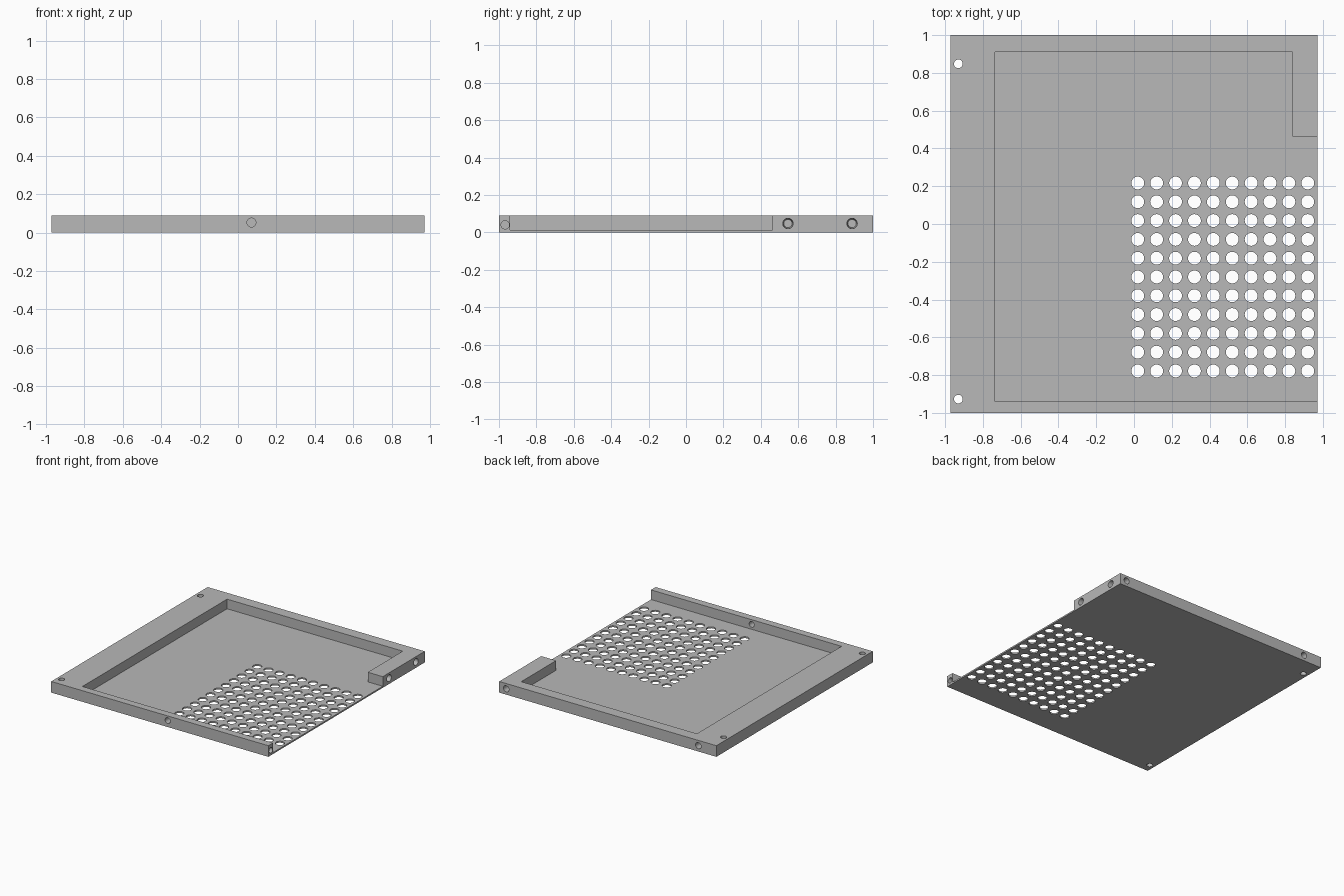
import bpy, bmesh, math
from mathutils import Matrix, Vector

if "Cube" in bpy.data.objects:
    bpy.data.objects.remove(bpy.data.objects["Cube"])

HX, HY, H, FLOOR = 0.972, 1.0, 0.09, 0.012

grey = bpy.data.materials.new("light grey")
grey.diffuse_color = (0.48, 0.48, 0.48, 1)
grey.use_nodes = True
grey.node_tree.nodes["Principled BSDF"].inputs["Base Color"].default_value = grey.diffuse_color


def make_object(name, bm):
    bmesh.ops.recalc_face_normals(bm, faces=bm.faces)
    mesh = bpy.data.meshes.new(name)
    bm.to_mesh(mesh)
    bm.free()
    obj = bpy.data.objects.new(name, mesh)
    bpy.context.collection.objects.link(obj)
    mesh.materials.append(grey)
    return obj


def prism(name, outline, z0, z1):
    bm = bmesh.new()
    face = bm.faces.new([bm.verts.new((x, y, z0)) for x, y in outline])
    top = bmesh.ops.extrude_face_region(bm, geom=[face])["geom"]
    bmesh.ops.translate(bm, vec=(0, 0, z1 - z0),
                        verts=[v for v in top if isinstance(v, bmesh.types.BMVert)])
    return make_object(name, bm)


def drill(bm, start, end, r0, r1=None, segments=32):
    """Add a round cutter running from start to end."""
    a, b = Vector(start), Vector(end)
    turn = Vector((0, 0, 1)).rotation_difference(b - a).to_matrix().to_4x4()
    bmesh.ops.create_cone(bm, cap_ends=True, segments=segments, radius1=r0,
                          radius2=r0 if r1 is None else r1, depth=(b - a).length,
                          matrix=Matrix.Translation((a + b) / 2) @ turn)


# Solid tray blank
tray = prism("tray", [(-HX, -HY), (HX, -HY), (HX, HY), (-HX, HY)], 0, H)

# Pocket, open on the right and stepped around the corner block
pocket = prism("pocket_cutter", [(-0.735, -0.94), (1.2, -0.94), (1.2, 0.463),
                                 (0.838, 0.463), (0.838, 0.91), (-0.735, 0.91)],
               FLOOR, 0.3)

# Grid of ventilation holes
bm = bmesh.new()
for i in range(10):
    for j in range(11):
        x, y = 0.02 + 0.1 * i, 0.217 - 0.0995 * j
        drill(bm, (x, y, -0.05), (x, y, 0.05), 0.034)
vents = make_object("vent_cutter", bm)

# Screw holes
bm = bmesh.new()
for y in (0.848, -0.927):                                   # vertical, left border
    drill(bm, (-0.93, y, -0.1), (-0.93, y, 0.2), 0.023)
drill(bm, (0.07, -1.1, 0.052), (0.07, -0.9, 0.052), 0.023)  # front wall
drill(bm, (1.1, -0.967, 0.04), (0.87, -0.967, 0.04), 0.022)  # front wall end
for y in (0.545, 0.888):                                    # corner block
    drill(bm, (HX + 0.02, y, 0.047), (0.872, y, 0.047), 0.029, 0.022)
for x in (0.91, -0.81):                                     # back wall
    drill(bm, (x, 1.1, 0.047), (x, 0.93, 0.047), 0.025)
screws = make_object("screw_cutter", bm)

# Cut everything out of the blank
bpy.context.view_layer.objects.active = tray
tray.select_set(True)
for cutter in (pocket, vents, screws):
    mod = tray.modifiers.new(cutter.name, "BOOLEAN")
    mod.operation, mod.solver, mod.object = "DIFFERENCE", "EXACT", cutter
    bpy.ops.object.modifier_apply(modifier=mod.name)
    bpy.data.objects.remove(cutter)
bpy.ops.object.shade_smooth_by_angle(angle=math.radians(30))
